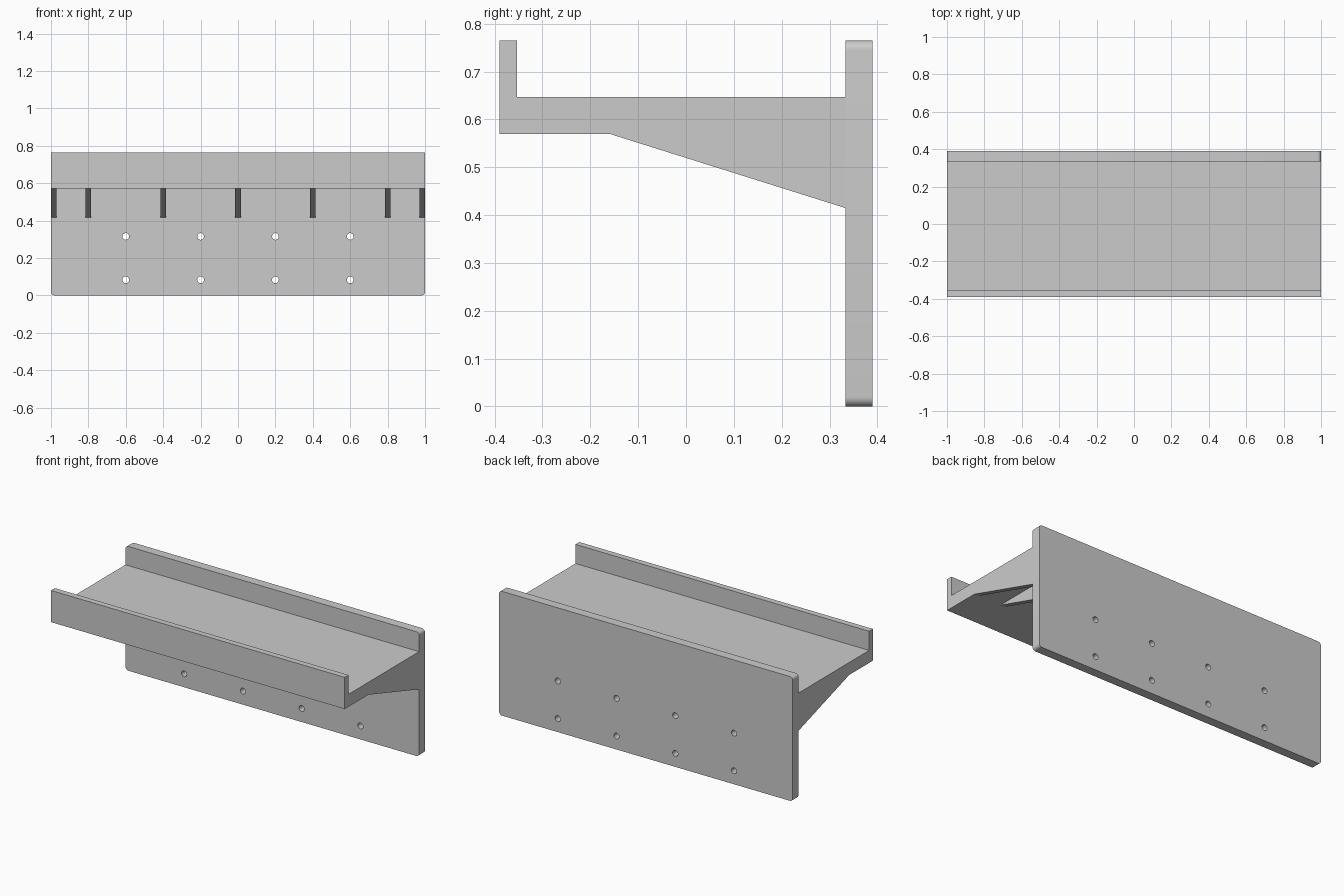
import bpy, bmesh
from math import sin, cos, pi
from mathutils import Vector

if "Cube" in bpy.data.objects:
    bpy.data.objects.remove(bpy.data.objects["Cube"])


def prism(name, points, offset):
    """Extrude a planar outline along the offset vector."""
    bm = bmesh.new()
    face = bm.faces.new([bm.verts.new(p) for p in points])
    new = bmesh.ops.extrude_face_region(bm, geom=[face])
    verts = [g for g in new["geom"] if isinstance(g, bmesh.types.BMVert)]
    bmesh.ops.translate(bm, verts=verts, vec=Vector(offset))
    bmesh.ops.recalc_face_normals(bm, faces=bm.faces)
    mesh = bpy.data.meshes.new(name)
    bm.to_mesh(mesh)
    bm.free()
    obj = bpy.data.objects.new(name, mesh)
    bpy.context.collection.objects.link(obj)
    return obj


def arc(cx, cz, r, start, sweep, n, y):
    return [(cx + r * cos(start + sweep * i / n), y, cz + r * sin(start + sweep * i / n))
            for i in range(n + 1)]


FRONT, BACK, JOIN = -0.39, 0.39, 0.333
TOP, UNDER, FLOOR = 0.765, 0.57, 0.647
R = 0.02

# Back plate with rounded corners
outline = []
for k, (cx, cz) in enumerate([(1 - R, TOP - R), (-1 + R, TOP - R), (-1 + R, R), (1 - R, R)]):
    outline += arc(cx, cz, R, k * pi / 2, pi / 2, 8, JOIN)
plate = prism("back_plate", outline, (0, BACK - JOIN, 0))

# Two rows of screw holes through the plate
for x in (-0.6, -0.2, 0.2, 0.6):
    for z in (0.083, 0.315):
        cutter = prism("screw_hole_cutter", arc(x, z, 0.018, 0, 2 * pi, 24, JOIN - 0.05)[:-1],
                       (0, 0.2, 0))
        cutter.hide_render = True
        cutter.hide_set(True)
        cut = plate.modifiers.new("screw_hole", "BOOLEAN")
        cut.operation, cut.solver, cut.object = "DIFFERENCE", "EXACT", cutter

# Shelf with a raised front lip
prism("shelf_with_lip", [(-1, y, z) for y, z in (
    (FRONT, UNDER), (JOIN, UNDER), (JOIN, FLOOR), (-0.353, FLOOR), (-0.353, TOP), (FRONT, TOP))],
    (2, 0, 0))

# Triangular support ribs under the shelf
W = 0.03
for x in (-1 + W / 2, -0.8, -0.4, 0, 0.4, 0.8, 1 - W / 2):
    prism("support_rib", [(x - W / 2, -0.16, UNDER), (x - W / 2, JOIN, UNDER),
                          (x - W / 2, JOIN, 0.415)], (W, 0, 0))

# Smooth the rounded corners and hole walls, keep edges sharp
bpy.ops.object.select_all(action="DESELECT")
plate.select_set(True)
bpy.context.view_layer.objects.active = plate
bpy.ops.object.shade_smooth_by_angle()
